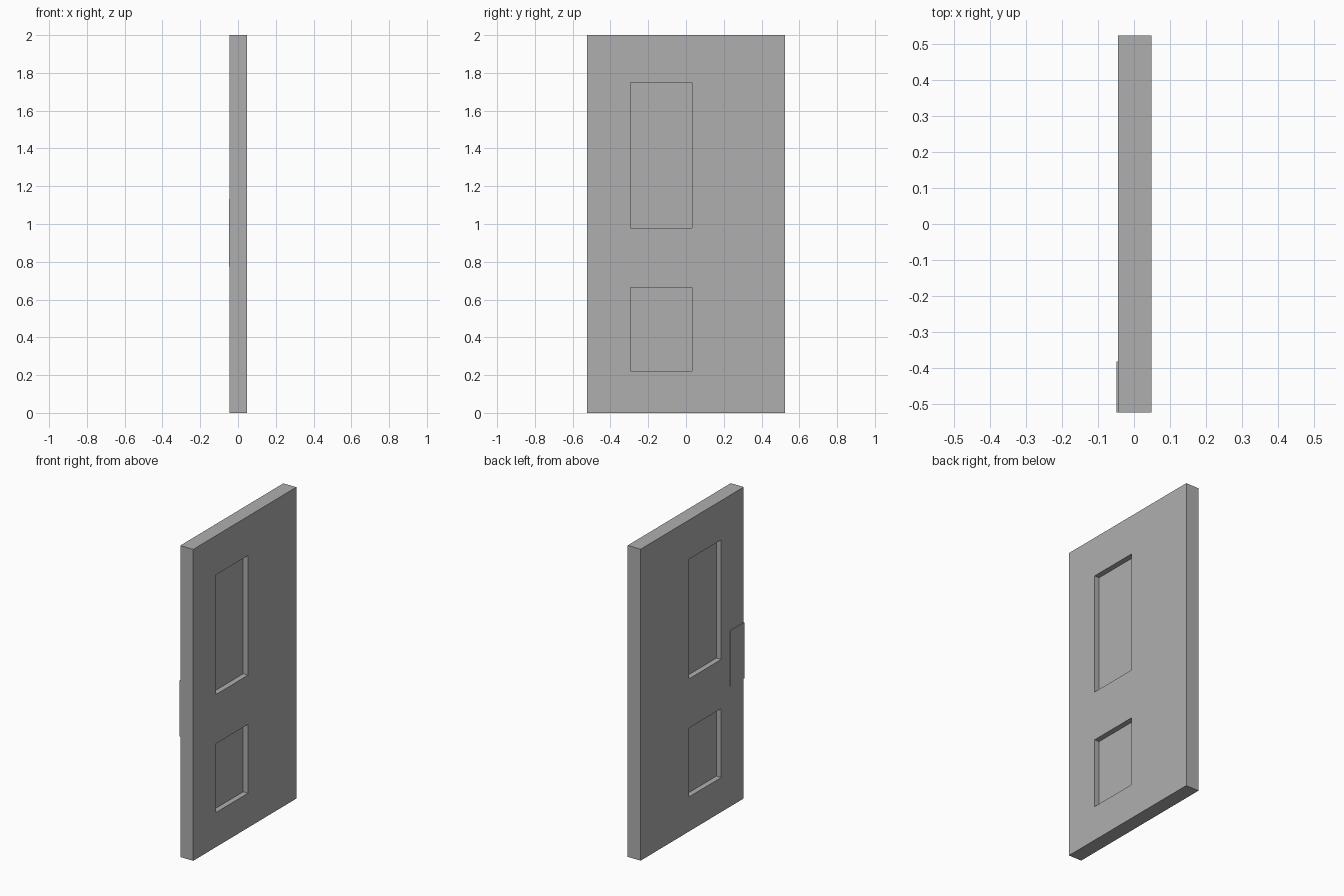
import bpy

default_cube = bpy.data.objects.get("Cube")
if default_cube:
    bpy.data.objects.remove(default_cube, do_unlink=True)

grey = bpy.data.materials.new("mid grey")
grey.use_nodes = True
colour = (0.428, 0.428, 0.428, 1.0)
grey.diffuse_color = colour
grey.node_tree.nodes["Principled BSDF"].inputs["Base Color"].default_value = colour


def box(name, x, y, z):
    """Box spanning the given (low, high) ranges."""
    spans = (x, y, z)
    bpy.ops.mesh.primitive_cube_add(size=1, location=[(a + b) / 2 for a, b in spans])
    obj = bpy.context.object
    obj.name = name
    obj.scale = [b - a for a, b in spans]
    bpy.ops.object.transform_apply(location=True, rotation=False, scale=True)
    obj.data.materials.append(grey)
    return obj


BACK, FRONT = -0.044, 0.048     # the slab's two broad faces
DEPTH = 0.034                   # recess depth
EDGE = 0.523                    # half the slab's width
PANEL_Y = (-0.294, 0.033)

# Door slab
slab = box("door_slab", (BACK, FRONT), (-EDGE, EDGE), (0, 2))

# Upper and lower recessed panels, on both broad faces
for z in ((0.98, 1.748), (0.222, 0.664)):
    for x in ((FRONT - DEPTH, FRONT + DEPTH), (BACK - DEPTH, BACK + DEPTH)):
        cutter = box("panel_cutter", x, PANEL_Y, z)
        cutter.hide_render = True
        cut = slab.modifiers.new("panel_recess", "BOOLEAN")
        cut.operation = "DIFFERENCE"
        cut.solver = "EXACT"
        cut.object = cutter
        bpy.context.view_layer.objects.active = slab
        bpy.ops.object.modifier_apply(modifier=cut.name)
        bpy.data.objects.remove(cutter, do_unlink=True)

# Thin push plate, flush with the opening edge
box("push_plate", (-0.048, BACK), (-EDGE, -0.382), (0.773, 1.132))
